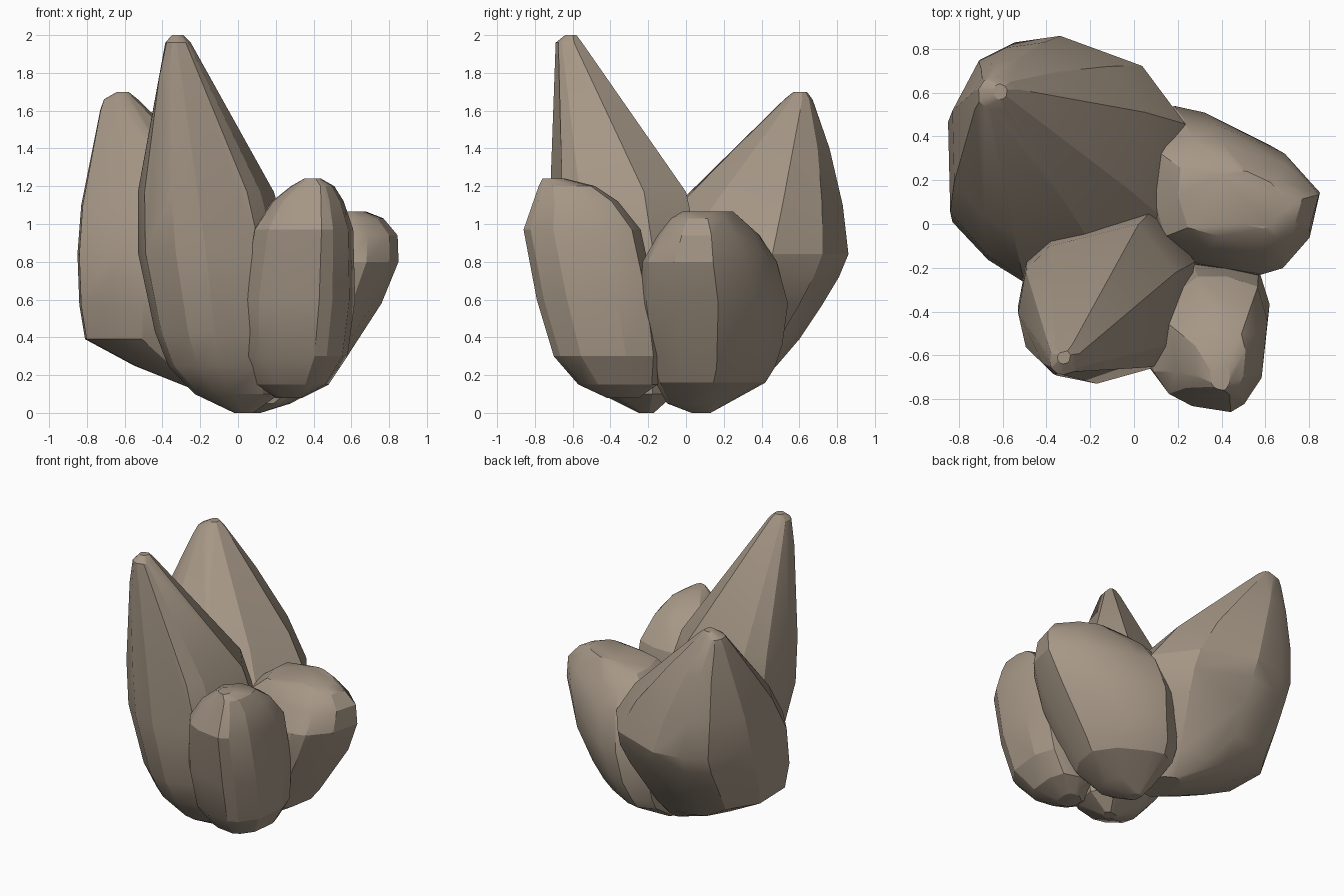
import bpy, bmesh, math


def rock(name, outline, rings):
    """Convex boulder: plan outline fitted to (z, x0, x1, y0, y1) boxes, then hulled."""
    xs = [p[0] for p in outline]
    ys = [p[1] for p in outline]
    ax, bx, ay, by = min(xs), max(xs), min(ys), max(ys)
    bm = bmesh.new()
    for z, x0, x1, y0, y1 in rings:
        for x, y in outline:
            u, v = (x - ax) / (bx - ax), (y - ay) / (by - ay)
            bm.verts.new((x0 + u * (x1 - x0), y0 + v * (y1 - y0), z))
    bmesh.ops.convex_hull(bm, input=bm.verts[:])
    loose = [v for v in bm.verts if not v.link_faces]
    bmesh.ops.delete(bm, geom=loose, context='VERTS')
    # merge near-flat triangles into broad facets
    bmesh.ops.dissolve_limit(bm, angle_limit=math.radians(5),
                             verts=bm.verts[:], edges=bm.edges[:])
    bmesh.ops.recalc_face_normals(bm, faces=bm.faces[:])
    mesh = bpy.data.meshes.new(name)
    bm.to_mesh(mesh)
    bm.free()
    ob = bpy.data.objects.new(name, mesh)
    bpy.context.collection.objects.link(ob)
    mat = bpy.data.materials.get("stone") or bpy.data.materials.new("stone")
    mat.diffuse_color = (0.38, 0.31, 0.24, 1)
    mesh.materials.append(mat)
    bpy.ops.object.select_all(action='DESELECT')
    ob.select_set(True)
    bpy.context.view_layer.objects.active = ob
    bpy.ops.object.shade_smooth_by_angle(angle=math.radians(24))


# broad rock at the back left
rock("back_rock",
     [(-.85, .46), (-.84, .04), (-.67, -.16), (-.5, -.27), (-.1, -.25), (.18, -.02),
      (.25, .45), (.05, .72), (-.33, .86), (-.54, .83), (-.7, .75)],
     [(.11, -.2, 0, 0, .3), (.25, -.55, .06, -.1, .48), (.39, -.81, .14, -.2, .6),
      (.57, -.84, .22, -.26, .72), (.72, -.845, .25, -.27, .81), (.84, -.85, .235, -.25, .86),
      (1.1, -.83, .05, -.05, .83), (1.4, -.77, -.25, .25, .76), (1.6, -.73, -.47, .46, .69),
      (1.66, -.71, -.53, .52, .67), (1.7, -.64, -.58, .57, .64)])

# tallest rock at the front
rock("tall_rock",
     [(-.53, -.38), (-.49, -.17), (-.37, -.05), (-.12, .02), (.09, .06), (.28, -.18),
      (.2, -.55), (.12, -.65), (-.17, -.73), (-.33, -.69), (-.49, -.55)],
     [(0, -.02, .08, -.25, -.17), (.1, -.23, .22, -.45, -.06), (.25, -.37, .25, -.57, 0),
      (.43, -.44, .27, -.65, .03), (.85, -.53, .28, -.73, .07), (1.17, -.53, .19, -.73, 0),
      (1.48, -.49, 0, -.71, -.22), (1.78, -.43, -.16, -.7, -.43),
      (1.96, -.385, -.25, -.69, -.55), (2.0, -.35, -.29, -.64, -.58)])

# small rock at the front right
rock("small_rock",
     [(.27, -.18), (.42, -.18), (.58, -.23), (.63, -.4), (.6, -.68), (.51, -.81),
      (.44, -.85), (.24, -.82), (.12, -.76), (.04, -.65), (.03, -.35)],
     [(.08, .2, .34, -.42, -.25), (.15, .09, .48, -.57, -.15), (.3, .03, .58, -.7, -.13),
      (.6, .02, .62, -.79, -.16), (.97, .08, .61, -.86, -.24), (1.12, .18, .56, -.81, -.36),
      (1.2, .28, .51, -.78, -.48), (1.24, .35, .44, -.76, -.64)])

# leaning rock on the right
rock("side_rock",
     [(.0, .46), (.19, .53), (.35, .5), (.68, .36), (.85, .17), (.8, -.05), (.67, -.2),
      (.57, -.23), (.27, -.18), (.05, -.1), (-.02, .2)],
     [(0, .03, .12, .03, .13), (.05, 0, .28, -.1, .22), (.16, -.03, .48, -.16, .42),
      (.24, -.03, .54, -.18, .47), (.36, 0, .62, -.21, .51), (.58, 0, .76, -.24, .54),
      (.8, .03, .85, -.23, .48), (.94, .08, .845, -.15, .39), (1.03, .2, .77, -.08, .29),
      (1.065, .4, .68, -.02, .25)])
